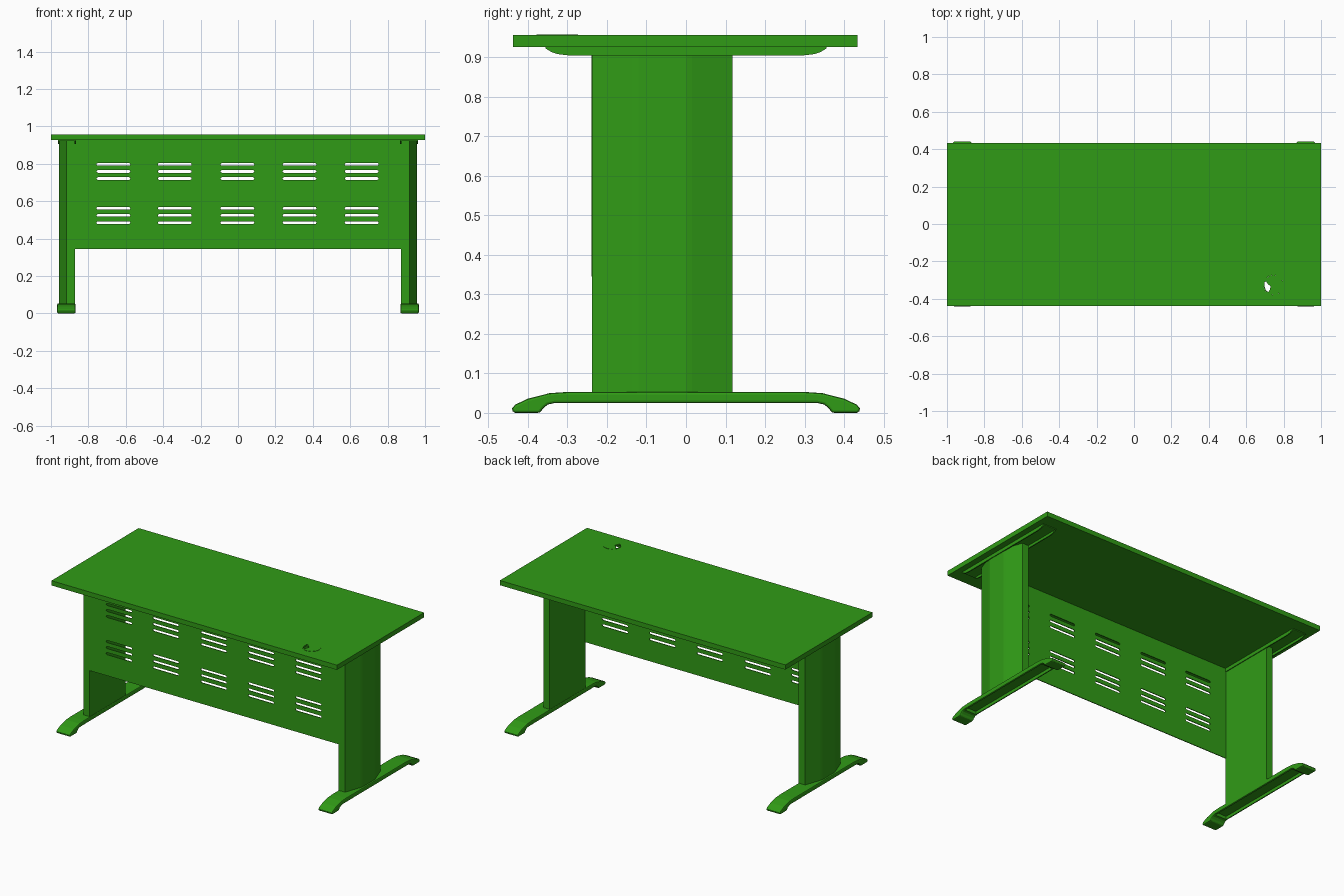
import bpy, bmesh, math
from mathutils import Matrix

if "Cube" in bpy.data.objects:
    bpy.data.objects.remove(bpy.data.objects["Cube"])

green = bpy.data.materials.new("green_paint")
green.diffuse_color = (0.03, 0.33, 0.008, 1)
green.use_nodes = True
green.node_tree.nodes["Principled BSDF"].inputs["Base Color"].default_value = green.diffuse_color

# plane orientations: columns say where local u, v, w go in the world
YZ = Matrix(((0, 0, 1, 0), (1, 0, 0, 0), (0, 1, 0, 0), (0, 0, 0, 1)))
XZ = Matrix(((1, 0, 0, 0), (0, 0, -1, 0), (0, 1, 0, 0), (0, 0, 0, 1)))
XY = Matrix.Identity(4)


def plate(name, loops, w0, w1, plane):
    """Extrude filled outlines (the first is outside, the rest are holes) from w0 to w1."""
    cu = bpy.data.curves.new(name, 'CURVE')
    cu.dimensions = '2D'
    cu.fill_mode = 'BOTH'
    cu.extrude = (w1 - w0) / 2
    for pts in loops:
        sp = cu.splines.new('POLY')
        sp.points.add(len(pts) - 1)
        for p, (u, v) in zip(sp.points, pts):
            p.co = (u, v, 0, 1)
        sp.use_cyclic_u = True
    tmp = bpy.data.objects.new(name + "_outline", cu)
    bpy.context.collection.objects.link(tmp)
    dg = bpy.context.evaluated_depsgraph_get()
    me = bpy.data.meshes.new_from_object(tmp.evaluated_get(dg))
    bpy.data.objects.remove(tmp)
    bm = bmesh.new()
    bm.from_mesh(me)
    bmesh.ops.remove_doubles(bm, verts=bm.verts, dist=1e-5)
    bmesh.ops.dissolve_limit(bm, angle_limit=0.01, verts=bm.verts, edges=bm.edges)
    bm.transform(plane @ Matrix.Translation((0, 0, (w0 + w1) / 2)))
    bmesh.ops.recalc_face_normals(bm, faces=bm.faces)
    for f in bm.faces:
        f.smooth = False
    bm.to_mesh(me)
    bm.free()
    me.materials.clear()
    me.materials.append(green)
    ob = bpy.data.objects.new(name, me)
    bpy.context.collection.objects.link(ob)
    return ob


def rect(u0, u1, v0, v1):
    return [(u0, v0), (u1, v0), (u1, v1), (u0, v1)]


def circle(cx, cy, r, n=32):
    return [(cx + r * math.cos(2 * math.pi * i / n), cy + r * math.sin(2 * math.pi * i / n))
            for i in range(n)]


def slot(cx, cz, length, h):
    r, half, pts = h / 2, (length - h) / 2, []
    for side in (1, -1):
        for i in range(5):
            a = -math.pi / 2 + math.pi * i / 4
            pts.append((cx + side * (half + r * math.cos(a)), cz + side * r * math.sin(a)))
    return pts


def both_ends(half):
    """Complete a half profile (y >= 0, listed from top centre outward) by reflection."""
    return half + [(-y, z) for y, z in reversed(half)]


def mirror_x(ob):
    ob.modifiers.new("other_side", 'MIRROR')


def hollow(ob, y0, y1, z0, z1, x0, x1):
    cut = plate(ob.name + "_cutter", [rect(y0, y1, z0, z1)], x0, x1, YZ)
    cut.hide_render = True
    cut.hide_viewport = True
    cut.display_type = 'WIRE'
    m = ob.modifiers.new("hollow", 'BOOLEAN')
    m.object = cut
    m.solver = 'EXACT'


# table top with cable hole
GX, GY = 0.745, -0.326
plate("table_top", [rect(-1, 1, -0.438, 0.434), circle(GX, GY, 0.053)], 0.926, 0.956, XY)

# cable hole cap with an opening on its left side
opening = [(0.698, -0.312), (0.706, -0.306), (0.716, -0.322), (0.731, -0.332),
           (0.727, -0.35), (0.718, -0.364), (0.706, -0.356), (0.699, -0.338)]
plate("cable_cap", [circle(GX, GY, 0.0528), opening], 0.948, 0.9575, XY)

# slotted front panel
slots = [slot(x, z, 0.181, 0.014)
         for x in (-0.666, -0.338, -0.003, 0.329, 0.661)
         for z in (0.797, 0.759, 0.721, 0.562, 0.524, 0.485)]
plate("modesty_panel", [rect(-0.872, 0.872, 0.345, 0.926)] + slots, 0.234, 0.239, XZ)

# leg columns: flat inside, bowed outside
column = [(0.872, -0.238), (0.917, -0.238), (0.953, -0.135), (0.957, -0.12),
          (0.957, 0.0), (0.953, 0.015), (0.917, 0.118), (0.872, 0.118)]
mirror_x(plate("leg_column", [column], 0.045, 0.926, XY))

# feet: arched, hollow underneath
foot_half = [(0.30, 0.053), (0.345, 0.050), (0.40, 0.036), (0.432, 0.021), (0.440, 0.012),
             (0.440, 0.003), (0.432, 0.0), (0.370, 0.0), (0.361, 0.012), (0.350, 0.021),
             (0.332, 0.025)]
foot = plate("foot", [both_ends(foot_half)], 0.869, 0.967, YZ)
bev = foot.modifiers.new("soft_edges", 'BEVEL')
bev.width = 0.006
bev.segments = 2
bev.limit_method = 'ANGLE'
bev.angle_limit = math.radians(50)
hollow(foot, -0.335, 0.335, -0.02, 0.044, 0.879, 0.957)
mirror_x(foot)

# support channels under the top
bracket_half = [(0.355, 0.926), (0.355, 0.922), (0.340, 0.913), (0.325, 0.908), (0.30, 0.905)]
bracket = plate("top_bracket", [both_ends(bracket_half)], 0.867, 0.962, YZ)
hollow(bracket, -0.5, 0.5, 0.89, 0.921, 0.874, 0.955)
mirror_x(bracket)
